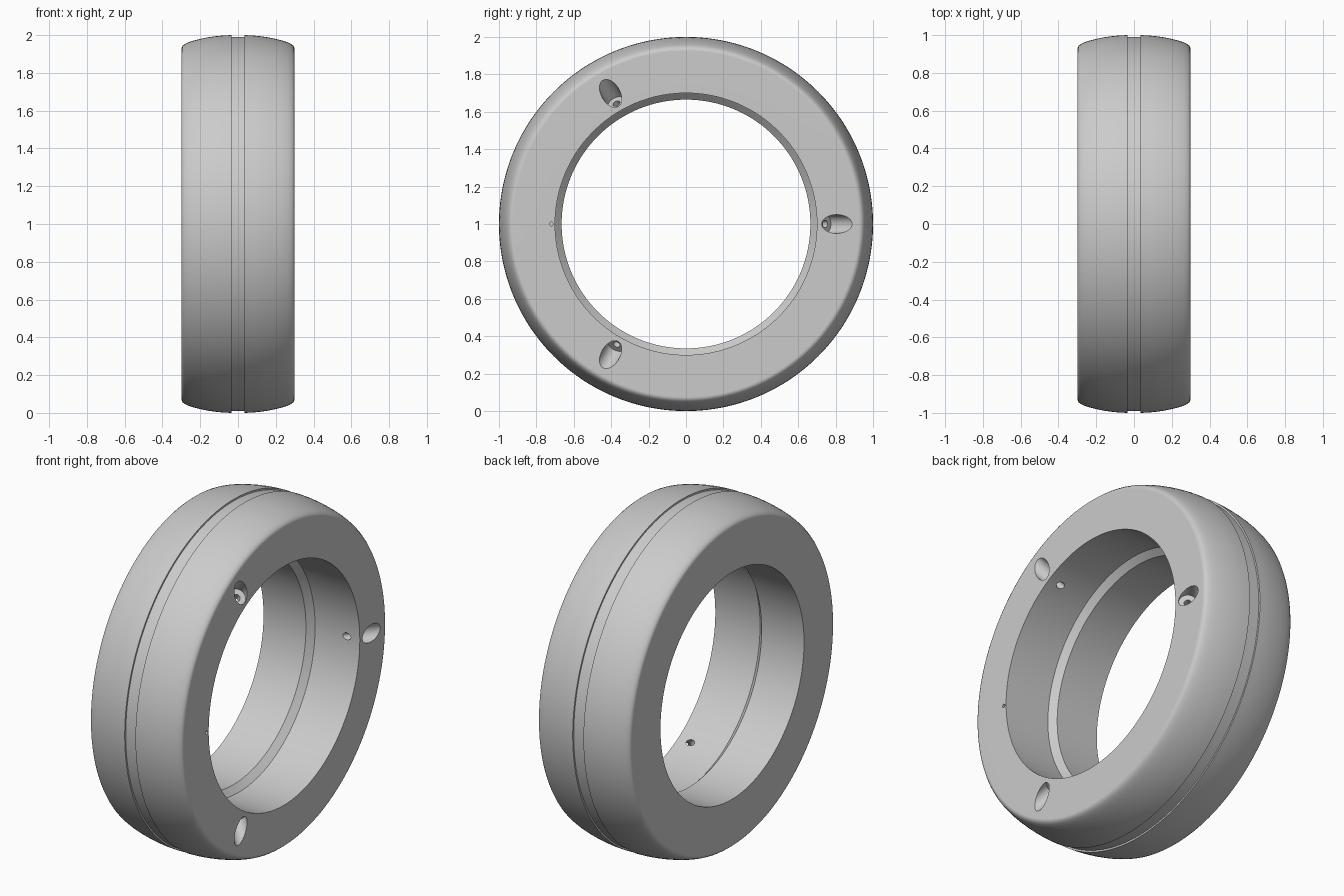
import bpy, bmesh
from math import sin, cos, pi, radians
from mathutils import Vector, Matrix

if "Cube" in bpy.data.objects:
    bpy.data.objects.remove(bpy.data.objects["Cube"])

grey = bpy.data.materials.new("plain grey")
grey.use_nodes = True
COLOUR = (0.6, 0.6, 0.6, 1)
grey.diffuse_color = COLOUR
grey.node_tree.nodes["Principled BSDF"].inputs["Base Color"].default_value = COLOUR


def lathe(name, profile, segments, closed=False, matrix=Matrix()):
    """Revolve (x, radius) points about the X axis; cap the ends unless closed."""
    bm = bmesh.new()
    rings = [[bm.verts.new((x, r * cos(2 * pi * i / segments), r * sin(2 * pi * i / segments)))
              for i in range(segments)] for x, r in profile]
    pairs = list(zip(rings, rings[1:]))
    if closed:
        pairs.append((rings[-1], rings[0]))
    else:
        bm.faces.new(rings[0])
        bm.faces.new(rings[-1])
    for a, b in pairs:
        for i in range(segments):
            j = (i + 1) % segments
            bm.faces.new((a[i], a[j], b[j], b[i]))
    bmesh.ops.recalc_face_normals(bm, faces=bm.faces[:])
    mesh = bpy.data.meshes.new(name)
    bm.to_mesh(mesh)
    bm.free()
    mesh.materials.append(grey)
    obj = bpy.data.objects.new(name, mesh)
    obj.matrix_world = matrix
    bpy.context.collection.objects.link(obj)
    return obj


# Ring section: crowned outside with rounded shoulders and a shallow groove
half = [(0.035, 0.99), (0.035, 1.0), (0.08, 0.998), (0.12, 0.994), (0.16, 0.988), (0.2, 0.98),
        (0.235, 0.971), (0.262, 0.962), (0.282, 0.953), (0.293, 0.944), (0.298, 0.935), (0.3, 0.925)]
outside = [(-x, r) for x, r in reversed(half)] + half
# Stepped bore with a sloped shoulder near the middle
bore = [(0.3, 0.70), (0.01, 0.70), (-0.025, 0.665), (-0.3, 0.665)]
ring = lathe("ring_body", outside + bore, 240, closed=True, matrix=Matrix.Translation((0, 0, 1)))

# Slanted counterbored screw holes, from the side face into the bore
cutters = []
slant = radians(52)
for k in range(3):
    radial = Vector((0, cos(k * 2 * pi / 3), sin(k * 2 * pi / 3)))
    axis = Vector((-cos(slant), 0, 0)) - radial * sin(slant)
    start = Vector((0.3, 0, 1)) + radial * 0.807
    place = Matrix.Translation(start) @ axis.to_track_quat('X', 'Z').to_matrix().to_4x4()
    cutters.append(lathe("screw_hole_cutter", [(-0.1, 0.05), (0.08, 0.05), (0.08, 0.02), (0.2, 0.02)],
                         40, matrix=place))

# Small locating hole beside the bore
cutters.append(lathe("pin_hole_cutter", [(-0.05, 0.01), (0.05, 0.01)], 20,
                     matrix=Matrix.Translation((0.3, -0.72, 1))))

bpy.context.view_layer.objects.active = ring
ring.select_set(True)
for cutter in cutters:
    cutter.hide_render = True
    cut = ring.modifiers.new("cut", 'BOOLEAN')
    cut.operation = 'DIFFERENCE'
    cut.solver = 'EXACT'
    cut.object = cutter
    bpy.ops.object.modifier_apply(modifier=cut.name)
    bpy.data.objects.remove(cutter)

# Smooth curved surfaces, crisp machined edges, flat side faces
bpy.ops.object.shade_smooth_by_angle(angle=radians(30))
weighted = ring.modifiers.new("flat_sides", 'WEIGHTED_NORMAL')
weighted.keep_sharp = True
weighted.weight = 100
